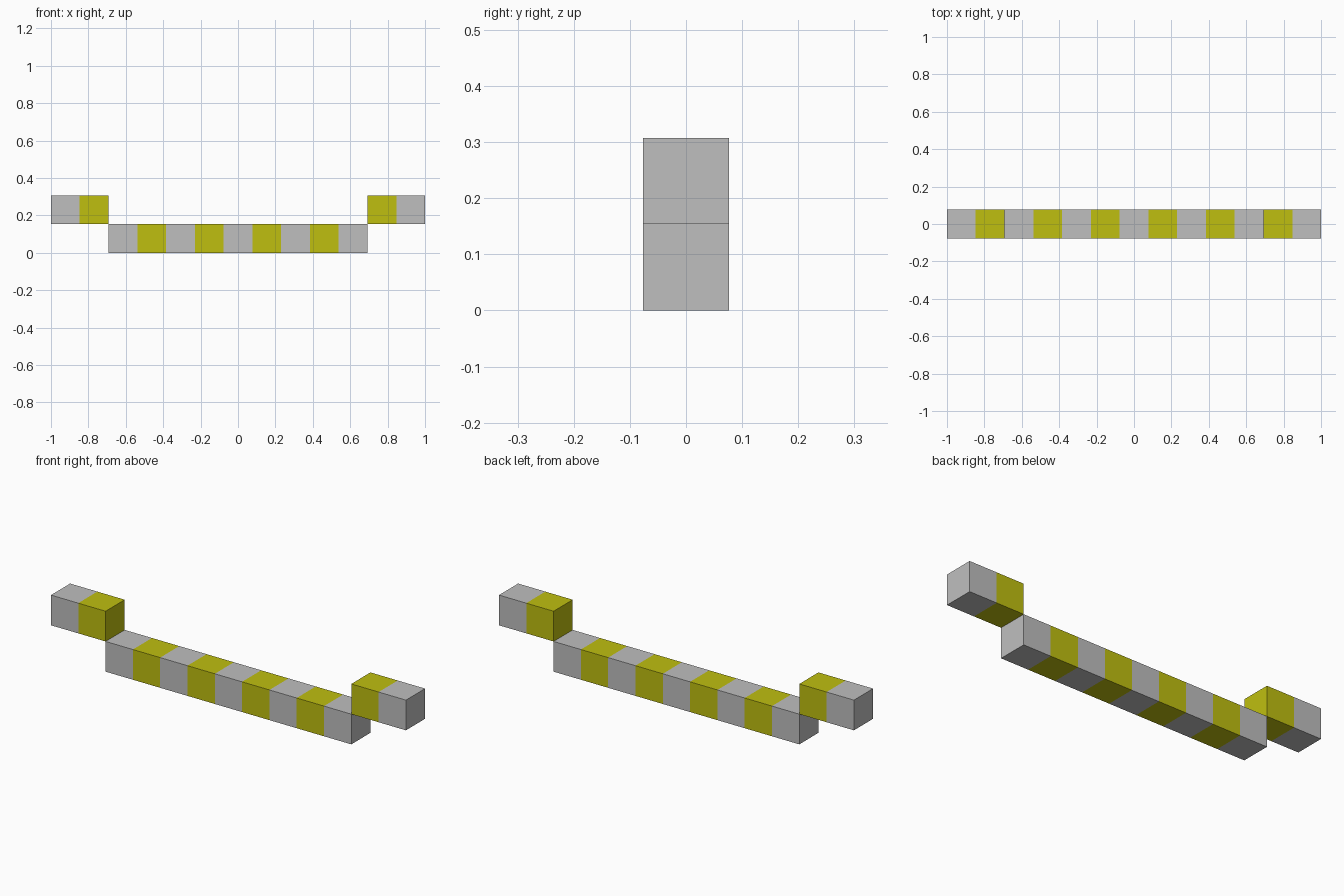
import bpy
import bmesh

cube = bpy.data.objects.get("Cube")
if cube:
    bpy.data.objects.remove(cube, do_unlink=True)

COUNT = 13              # square blocks along the full length
S = 2 / COUNT           # block size


def material(name, rgb):
    mat = bpy.data.materials.new(name)
    mat.use_nodes = True
    color = (*rgb, 1)
    mat.diffuse_color = color
    mat.node_tree.nodes["Principled BSDF"].inputs["Base Color"].default_value = color
    return mat


grey = material("light grey", (0.52, 0.52, 0.52))
yellow = material("yellow", (0.52, 0.52, 0.005))


def striped_bar(name, first, blocks, level):
    """Square bar cut into blocks that alternate grey and yellow."""
    x0 = -1 + first * S
    bm = bmesh.new()
    bmesh.ops.create_cube(bm, size=1)
    for v in bm.verts:
        v.co.x = x0 + (v.co.x + 0.5) * blocks * S
        v.co.y *= S
        v.co.z = (level + v.co.z + 0.5) * S
    # Cut the bar at each stripe boundary
    for i in range(1, blocks):
        bmesh.ops.bisect_plane(bm, geom=bm.verts[:] + bm.edges[:] + bm.faces[:],
                               plane_co=(x0 + i * S, 0, 0), plane_no=(1, 0, 0))
    # Odd blocks are yellow; end caps take the colour of their own block
    for f in bm.faces:
        x = f.calc_center_median().x - f.normal.x * S / 2
        f.material_index = int((x + 1) / S) % 2
    mesh = bpy.data.meshes.new(name)
    bm.to_mesh(mesh)
    bm.free()
    mesh.materials.append(grey)
    mesh.materials.append(yellow)
    bpy.context.collection.objects.link(bpy.data.objects.new(name, mesh))


# Long lower bar with a raised short bar beyond each end
striped_bar("lower_bar", 2, 9, 0)
striped_bar("raised_bar_right", 0, 2, 1)
striped_bar("raised_bar_left", 11, 2, 1)
